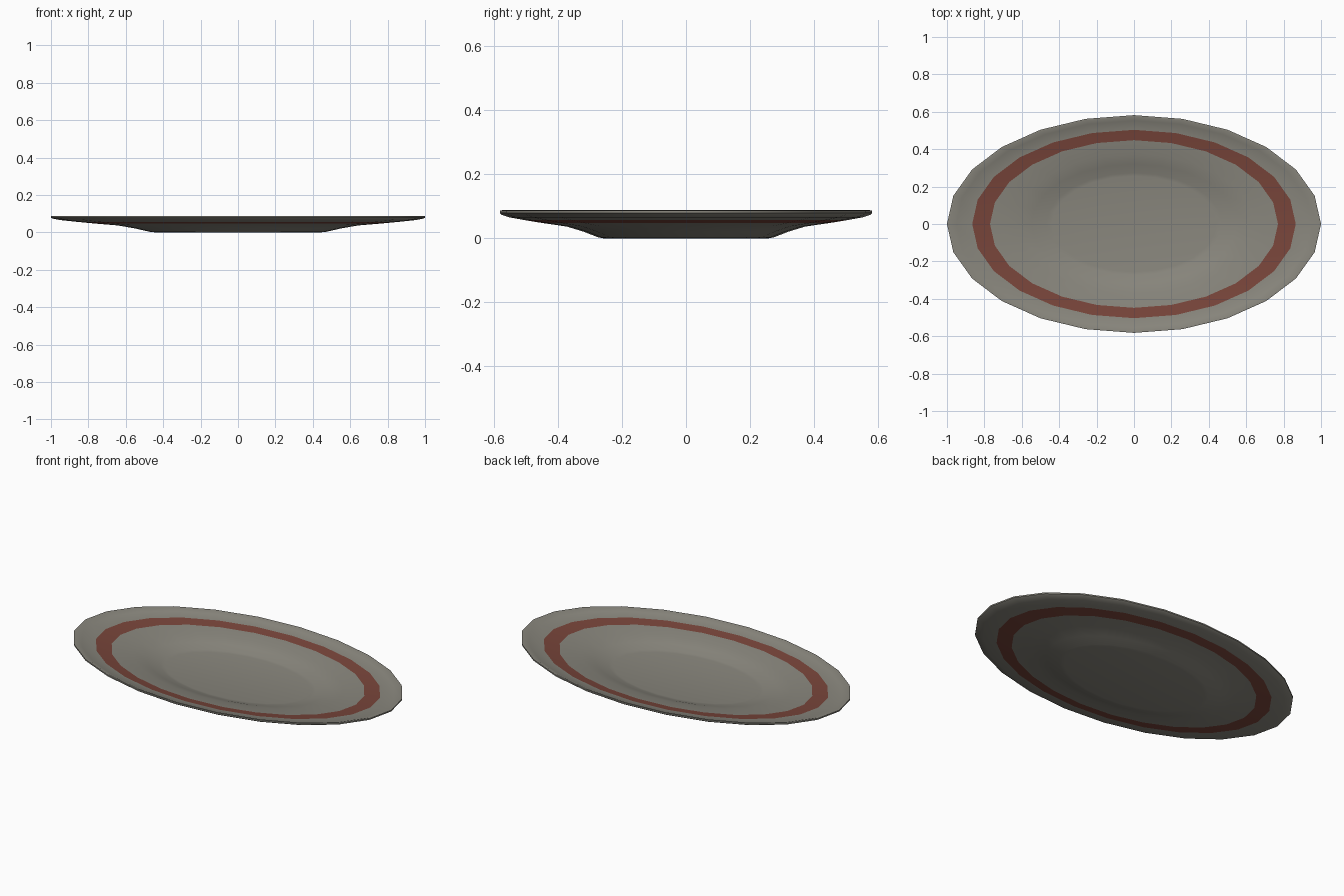
import bpy, bmesh, math

if "Cube" in bpy.data.objects:
    bpy.data.objects.remove(bpy.data.objects["Cube"])

SIDES, Y_SCALE, THICK = 24, 0.582, 0.01

# Underside profile: (radius, height), centre to rim
under = [(0.44, 0.0), (0.47, 0.003), (0.55, 0.021), (0.64, 0.037),
         (0.77, 0.048), (0.865, 0.057), (0.95, 0.066), (0.99, 0.074), (1.0, 0.079)]
upper = [(r, z + THICK) for r, z in under]
upper[-1] = (1.0, 0.087)
upper[-2] = (0.988, 0.088)
profile = under + upper[::-1]


def material(name, color):
    m = bpy.data.materials.new(name)
    m.diffuse_color = color
    m.use_nodes = True
    m.node_tree.nodes["Principled BSDF"].inputs["Base Color"].default_value = m.diffuse_color
    return m


bm = bmesh.new()
rings = []
for r, z in profile:
    rings.append([bm.verts.new((r * math.cos(2 * math.pi * i / SIDES),
                                r * Y_SCALE * math.sin(2 * math.pi * i / SIDES), z))
                  for i in range(SIDES)])

# Oval walls, with the painted band on both faces
for k, (a, b) in enumerate(zip(rings, rings[1:])):
    band = {profile[k][0], profile[k + 1][0]} == {0.77, 0.865}
    for i in range(SIDES):
        j = (i + 1) % SIDES
        f = bm.faces.new((a[i], a[j], b[j], b[i]))
        f.material_index = 1 if band else 0

# Flat base and flat well
bm.faces.new(rings[0])
bm.faces.new(rings[-1])
bmesh.ops.recalc_face_normals(bm, faces=bm.faces)

mesh = bpy.data.meshes.new("oval_plate")
bm.to_mesh(mesh)
bm.free()
mesh.materials.append(material("glaze", (0.25, 0.24, 0.205, 1)))
mesh.materials.append(material("red_band", (0.19, 0.06, 0.043, 1)))
plate = bpy.data.objects.new("oval_plate", mesh)
bpy.context.collection.objects.link(plate)
bpy.context.view_layer.objects.active = plate
plate.select_set(True)
bpy.ops.object.shade_smooth_by_angle(angle=math.radians(40))
